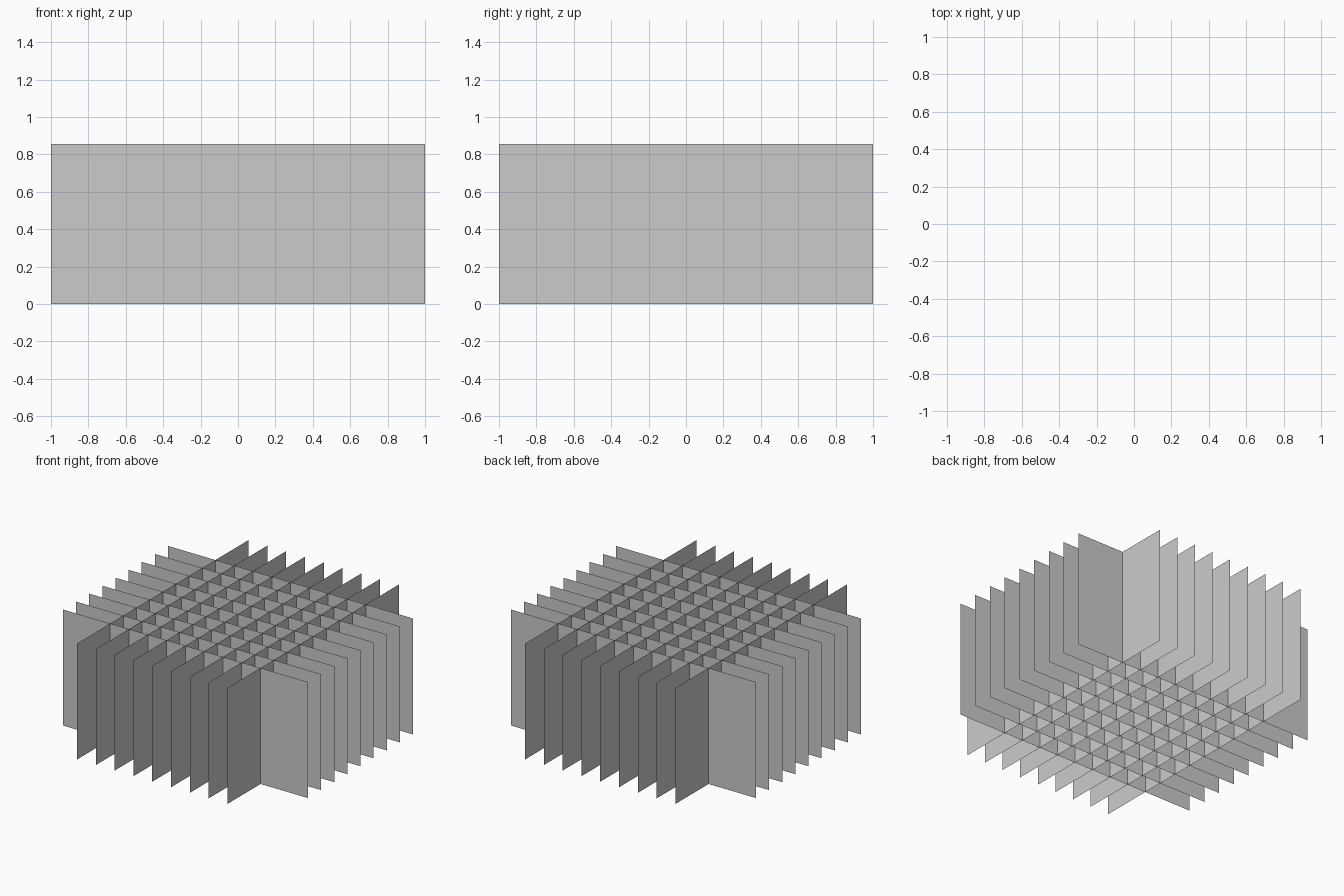
import bpy

if "Cube" in bpy.data.objects:
    bpy.data.objects.remove(bpy.data.objects["Cube"])

HEIGHT = 0.855    # panel height
HALF = 1.0        # half panel length
COUNT = 9         # panels in each direction
SPACING = 0.1533  # distance between neighbouring panels


def panel(name, offset, along_x):
    """One thin upright sheet running along x or y."""
    corners = [(-HALF, 0), (HALF, 0), (HALF, HEIGHT), (-HALF, HEIGHT)]
    if along_x:
        verts = [(u, offset, z) for u, z in corners]
    else:
        verts = [(offset, u, z) for u, z in corners]
    mesh = bpy.data.meshes.new(name)
    mesh.from_pydata(verts, [], [(0, 1, 2, 3)])
    mesh.update()
    obj = bpy.data.objects.new(name, mesh)
    bpy.context.collection.objects.link(obj)
    return obj


# Crossing sheets forming the open lattice
for i in range(COUNT):
    offset = (i - (COUNT - 1) / 2) * SPACING
    panel(f"lengthwise_panel_{i + 1}", offset, True)
    panel(f"crosswise_panel_{i + 1}", offset, False)
